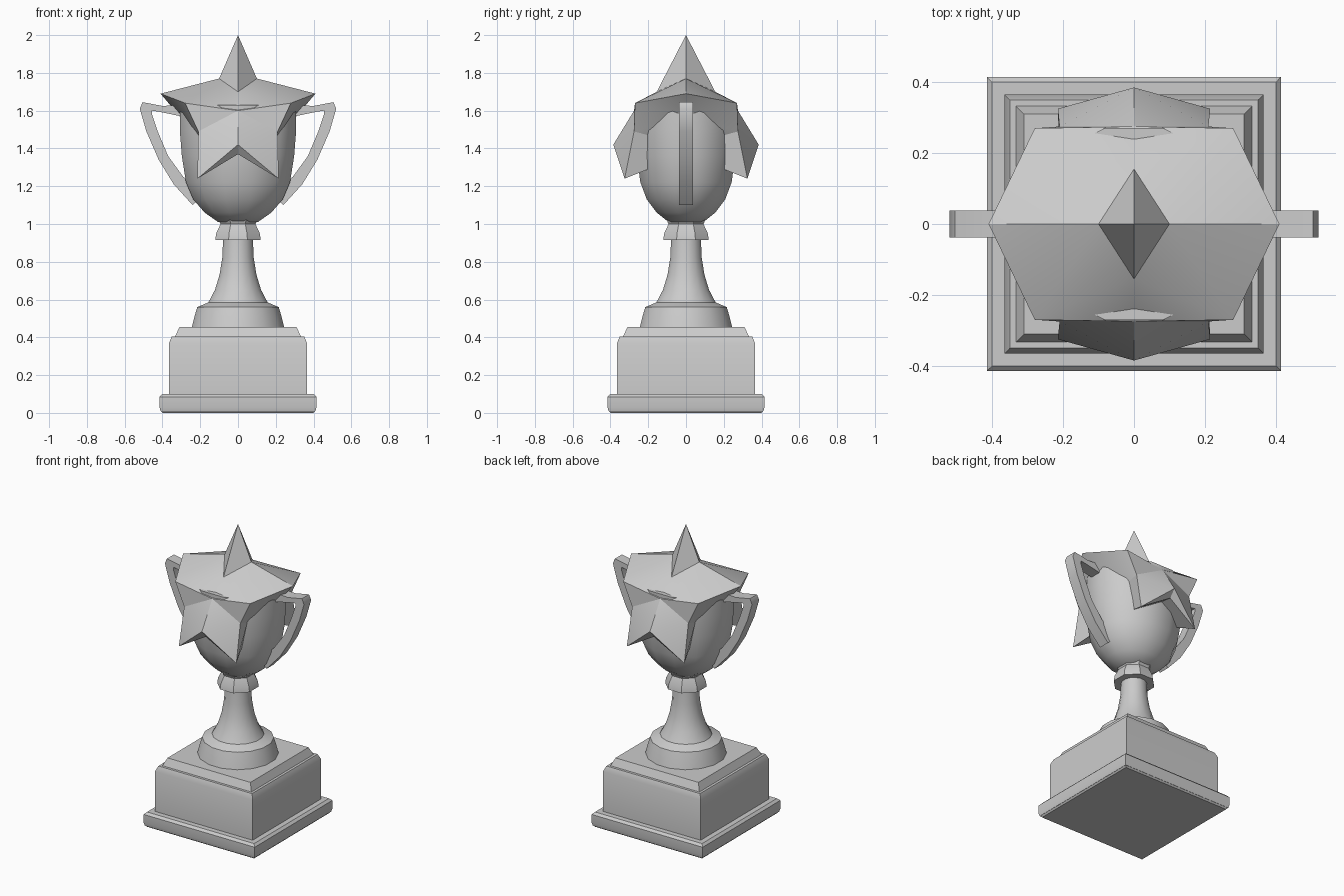
import bpy, bmesh, math
from mathutils import Vector

if "Cube" in bpy.data.objects:
    bpy.data.objects.remove(bpy.data.objects["Cube"])

metal = bpy.data.materials.new("grey metal")
metal.diffuse_color = (0.6, 0.6, 0.6, 1)
metal.use_nodes = True
metal.node_tree.nodes["Principled BSDF"].inputs["Base Color"].default_value = metal.diffuse_color


def finish(name, bm, angle=35):
    bmesh.ops.recalc_face_normals(bm, faces=bm.faces)
    me = bpy.data.meshes.new(name)
    bm.to_mesh(me)
    bm.free()
    me.materials.append(metal)
    ob = bpy.data.objects.new(name, me)
    bpy.context.collection.objects.link(ob)
    bpy.ops.object.select_all(action='DESELECT')
    ob.select_set(True)
    bpy.context.view_layer.objects.active = ob
    bpy.ops.object.shade_smooth_by_angle(angle=math.radians(angle))
    return ob


def loft(name, rings, angle=35):
    """Skin a list of equal closed rings and cap both ends."""
    bm = bmesh.new()
    vs = [[bm.verts.new(p) for p in r] for r in rings]
    n = len(vs[0])
    for a, b in zip(vs, vs[1:]):
        for i in range(n):
            j = (i + 1) % n
            bm.faces.new((a[i], a[j], b[j], b[i]))
    bm.faces.new(vs[0])
    bm.faces.new(vs[-1])
    return finish(name, bm, angle)


def lathe(name, profile, sides, sx=1.0, angle=35):
    turn = [2 * math.pi * (i + 0.5) / sides for i in range(sides)]
    return loft(name, [[(r * sx * math.cos(t), r * math.sin(t), z) for t in turn]
                       for r, z in profile], angle)


def square(name, profile):
    return loft(name, [[(-h, -h, z), (h, -h, z), (h, h, z), (-h, h, z)]
                       for h, z in profile], 30)


# Square plinth
square("plinth_slab", [(0.41, 0.01), (0.415, 0.03), (0.415, 0.085), (0.40, 0.10)])
square("plinth_block", [(0.365, 0.09), (0.365, 0.37), (0.35, 0.405)])
square("plinth_cap", [(0.335, 0.40), (0.31, 0.455)])
square("plinth_underside", [(0.40, 0.0), (0.41, 0.012)])

# Turned foot, stem and collar
lathe("foot_and_stem", [(0.25, 0.45), (0.235, 0.51), (0.22, 0.56), (0.16, 0.585),
                        (0.125, 0.65), (0.10, 0.73), (0.085, 0.82), (0.08, 0.93)], 16)
lathe("collar", [(0.13, 0.915), (0.125, 0.95), (0.10, 1.0), (0.115, 1.03)], 8)

# Cup bowl
lathe("cup", [(0.095, 1.01), (0.16, 1.06), (0.215, 1.13), (0.25, 1.22),
              (0.27, 1.36), (0.28, 1.50), (0.28, 1.63)], 12, 1.14, 50)

# Handles: outer and inner edge of each section, in x and z
edge_pairs = [((0.30, 1.63), (0.30, 1.57)), ((0.40, 1.625), (0.42, 1.595)),
              ((0.505, 1.645), (0.455, 1.60)), ((0.52, 1.61), (0.455, 1.58)),
              ((0.485, 1.49), (0.425, 1.49)), ((0.42, 1.34), (0.37, 1.36)),
              ((0.34, 1.21), (0.29, 1.25)), ((0.24, 1.10), (0.18, 1.16))]
for side, s in (("left", -1), ("right", 1)):
    loft(side + "_handle", [[(s * o[0], -0.038, o[1]), (s * o[0], 0.038, o[1]),
                             (s * i[0], 0.038, i[1]), (s * i[0], -0.038, i[1])]
                            for o, i in edge_pairs], 40)

# Star lid wrapped over the cup: one quarter, mirrored to all sides
P = dict(
    tip=(0, 0, 2.0), side_notch=(0.10, 0, 1.77), arm=(0.41, 0, 1.69),
    corner=(0.28, -0.27, 1.64), peak=(0, -0.155, 1.70), brow=(0, -0.275, 1.60),
    armpit=(0.21, -0.275, 1.49), nose=(0, -0.385, 1.42), leg=(0.215, -0.325, 1.24),
    crotch=(0, -0.345, 1.37), under=(0.30, 0, 1.56), inner=(0, -0.20, 1.39),
    inner_leg=(0.17, -0.20, 1.29), inner_pit=(0.21, -0.20, 1.47))
faces = ["tip peak side_notch", "side_notch peak corner", "side_notch corner arm",
         "peak brow corner", "brow armpit corner", "brow nose armpit",
         "nose leg armpit", "nose crotch leg", "crotch inner inner_leg leg",
         "leg inner_leg inner_pit armpit", "arm corner under", "corner armpit under",
         "armpit inner_pit under"]
bm = bmesh.new()
for sx in (1, -1):
    for sy in (1, -1):
        v = {k: bm.verts.new((p[0] * sx, p[1] * sy, p[2])) for k, p in P.items()}
        for f in faces:
            names = f.split()
            if sx * sy < 0:
                names.reverse()
            bm.faces.new([v[k] for k in names])
bmesh.ops.remove_doubles(bm, verts=bm.verts, dist=0.0005)
finish("star_lid", bm, 30)
